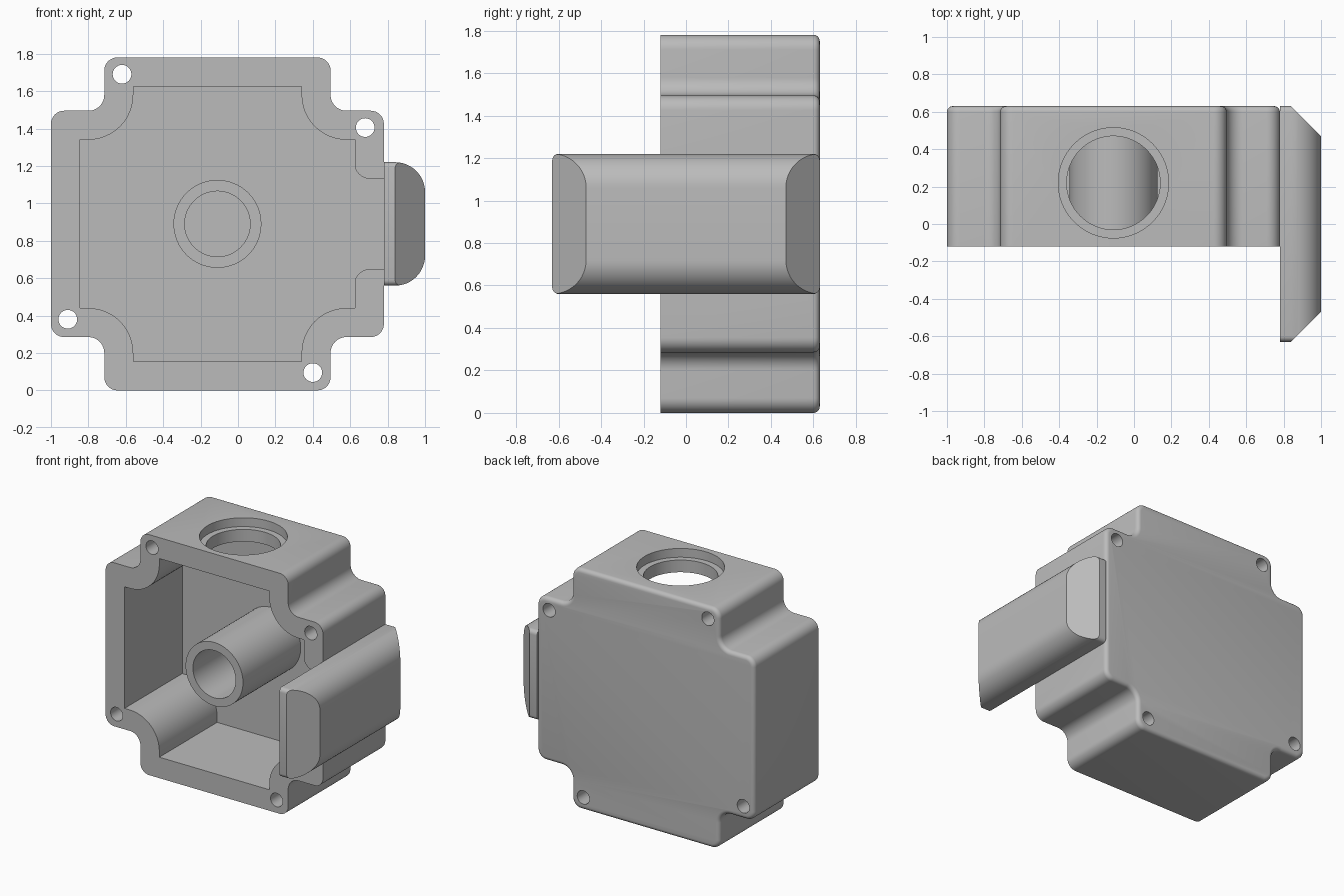
import bpy
import bmesh
from math import sin, cos, pi, radians
from mathutils import Vector

cube = bpy.data.objects.get("Cube")
if cube:
    bpy.data.objects.remove(cube)

CX, CZ = -0.11, 0.89          # centre of the housing
FRONT, BACK, FLOOR = -0.12, 0.63, 0.555
WALL, ROUND = 0.155, 0.03

grey = bpy.data.materials.new("plain grey")
grey.use_nodes = True
grey.diffuse_color = (0.5, 0.5, 0.5, 1)
grey.node_tree.nodes["Principled BSDF"].inputs["Base Color"].default_value = (0.5, 0.5, 0.5, 1)


def arc(cx, cz, r, start, end, steps=8):
    """Points on an arc; a zero radius gives a single sharp corner."""
    if r <= 0:
        return [(cx, cz)]
    angles = [radians(start + (end - start) * i / steps) for i in range(steps + 1)]
    return [(cx + r * cos(a), cz + r * sin(a)) for a in angles]


def circle(x, z, r, steps=64):
    return arc(x, z, r, 0, 360, steps)[:-1]


def loft(name, sections):
    """Join (y, outline) sections into a closed solid."""
    bm = bmesh.new()
    rings = [[bm.verts.new((x, y, z)) for x, z in pts] for y, pts in sections]
    for a, b in zip(rings, rings[1:]):
        for i in range(len(a)):
            j = (i + 1) % len(a)
            bm.faces.new((a[i], a[j], b[j], b[i]))
    bm.faces.new(rings[0])
    bm.faces.new(rings[-1])
    bmesh.ops.recalc_face_normals(bm, faces=bm.faces)
    mesh = bpy.data.meshes.new(name)
    bm.to_mesh(mesh)
    bm.free()
    obj = bpy.data.objects.new(name, mesh)
    mesh.materials.append(grey)
    bpy.context.collection.objects.link(obj)
    return obj


def cut(target, cutter):
    """Subtract the cutter, then discard it."""
    mod = target.modifiers.new("cut", "BOOLEAN")
    mod.operation, mod.solver, mod.object = "DIFFERENCE", "EXACT", cutter
    bpy.ops.object.select_all(action="DESELECT")
    bpy.context.view_layer.objects.active = target
    target.select_set(True)
    bpy.ops.object.modifier_apply(modifier=mod.name)
    bpy.data.objects.remove(cutter)


def smooth(obj):
    bpy.ops.object.select_all(action="DESELECT")
    bpy.context.view_layer.objects.active = obj
    obj.select_set(True)
    bpy.ops.object.shade_smooth_by_angle(angle=radians(32))


def housing_outline(inset):
    """Square with four filleted corner notches, offset inwards."""
    half, arm = 0.89 - inset, 0.605 - inset
    r, fillet = max(0.07 - inset, 0), 0.085 + inset
    quarter = arc(half - r, arm - r, r, 0, 90)
    quarter += arc(arm + fillet, arm + fillet, fillet, 270, 180, 12)
    quarter += arc(arm - r, half - r, r, 0, 90)
    pts = []
    for c, s in ((1, 0), (0, 1), (-1, 0), (0, -1)):
        pts += [(CX + c * x - s * z, CZ + s * x + c * z) for x, z in quarter]
    return pts


# Housing with a rounded back edge
sections = [(FRONT, housing_outline(0))]
for i in range(6):
    a = i / 5 * pi / 2
    sections.append((BACK - ROUND + ROUND * sin(a), housing_outline(ROUND * (1 - cos(a)))))
housing = loft("housing", sections)

# Open cavity
inner = housing_outline(WALL)
cut(housing, loft("cavity_cutter", [(FRONT - 0.1, inner), (FLOOR, inner)]))

# Flared side opening towards the side cover
half_neck = [(0.59, 0.33)] + arc(0.71, 0.33, 0.09, 180, 270) + [(0.80, 0.24)]
neck = [(x, CZ + z) for x, z in half_neck] + [(x, CZ - z) for x, z in reversed(half_neck)]
cut(housing, loft("neck_cutter", [(FRONT - 0.1, neck), (FLOOR, neck)]))

# Screw holes
for x, z in ((-0.51, 0.80), (0.79, 0.515), (-0.80, -0.51), (0.51, -0.795)):
    hole = circle(CX + x, CZ + z, 0.05, 32)
    cut(housing, loft("screw_cutter", [(FRONT - 0.1, hole), (BACK + 0.1, hole)]))

# Top port with a counterbore
for radius, depth in ((0.25, 0.3), (0.295, 0.065)):
    ring = circle(0, 0, radius)
    port = loft("port_cutter", [(-0.1, ring), (depth, ring)])
    port.rotation_euler.x = -pi / 2
    port.location = (CX, 0.22, 2 * CZ)
    bpy.context.view_layer.update()
    cut(housing, port)
smooth(housing)

# Hollow centre post
post = loft("centre_post", [(y, circle(CX, CZ, 0.235)) for y in (FRONT, FLOOR + 0.01)])
cut(post, loft("bore_cutter", [(y, circle(CX, CZ, 0.175)) for y in (FRONT - 0.1, BACK)]))
smooth(post)


# Side cover with a rounded outer face
def cover_outline(inset):
    h, r = 0.33 - inset, 0.16
    half = [(0.78, h)] + arc(1 - r, h - r, r, 90, 0, 12)
    return [(x, CZ + z) for x, z in half] + [(x, CZ - z) for x, z in reversed(half)]


ends = []
for i in range(6):
    a = i / 5 * pi / 2
    ends.append((BACK - ROUND + ROUND * sin(a), cover_outline(ROUND * (1 - cos(a)))))
cover = loft("side_cover", [(-y, pts) for y, pts in reversed(ends)] + ends)

# Chamfer both ends of the cover
bm = bmesh.new()
bm.from_mesh(cover.data)
for side in (-1, 1):
    geom = bm.verts[:] + bm.edges[:] + bm.faces[:]
    res = bmesh.ops.bisect_plane(bm, geom=geom, plane_co=(0.84, side * BACK, 0),
                                 plane_no=Vector((1, side, 0)).normalized(), clear_outer=True)
    rim = [e for e in bm.edges if e.is_boundary]
    bmesh.ops.holes_fill(bm, edges=rim, sides=0)
bmesh.ops.recalc_face_normals(bm, faces=bm.faces)
bm.to_mesh(cover.data)
bm.free()
smooth(cover)
